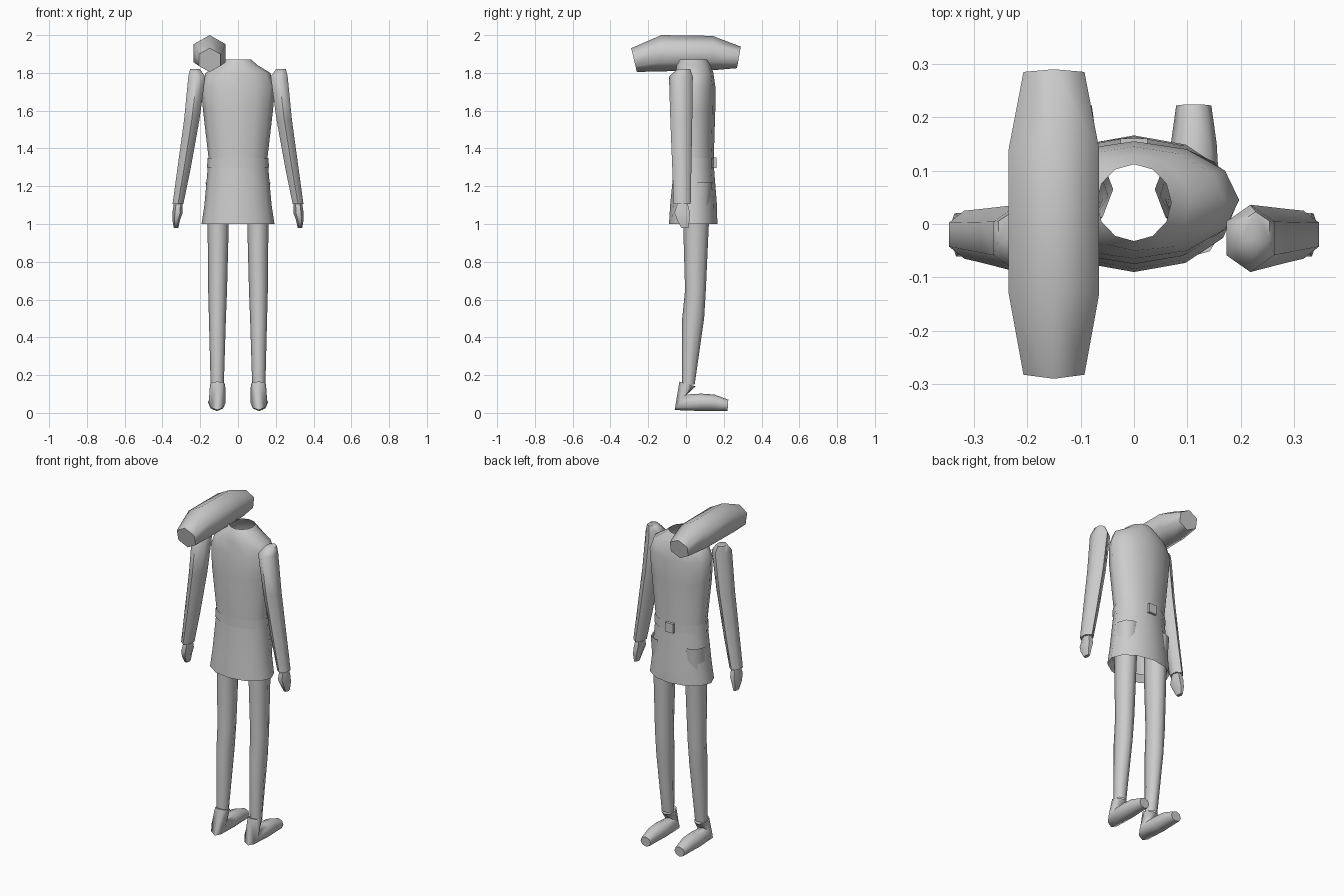
import bpy, bmesh, math
from mathutils import Vector

cube = bpy.data.objects.get("Cube")
if cube:
    bpy.data.objects.remove(cube, do_unlink=True)

COLOUR = (0.6, 0.6, 0.6, 1)
grey = bpy.data.materials.new("plain_grey")
grey.use_nodes = True
grey.diffuse_color = COLOUR
grey.node_tree.nodes["Principled BSDF"].inputs["Base Color"].default_value = COLOUR


def finish(name, bm, smooth_angle=65):
    """Turn a bmesh into a shaded, coloured object."""
    bmesh.ops.recalc_face_normals(bm, faces=bm.faces)
    mesh = bpy.data.meshes.new(name)
    bm.to_mesh(mesh)
    bm.free()
    mesh.materials.append(grey)
    obj = bpy.data.objects.new(name, mesh)
    bpy.context.collection.objects.link(obj)
    bpy.ops.object.select_all(action="DESELECT")
    obj.select_set(True)
    bpy.context.view_layer.objects.active = obj
    bpy.ops.object.shade_smooth_by_angle(angle=math.radians(smooth_angle))
    return obj


def loft(name, rings, sides, side=1, cap_start=True, cap_end=True, turn=0.0):
    """Skin oval rings: centre x, y, z, half width in x, then second axis in y and z."""
    bm = bmesh.new()
    loops = []
    for x, y, z, width, axis_y, axis_z in rings:
        loop = []
        for i in range(sides):
            angle = math.tau * (i + turn) / sides
            c, s = math.cos(angle), math.sin(angle)
            point = Vector((side * (x + width * c), y + axis_y * s, z + axis_z * s))
            loop.append(bm.verts.new(point))
        loops.append(loop)
    for low, high in zip(loops, loops[1:]):
        for i in range(sides):
            j = (i + 1) % sides
            bm.faces.new((low[i], low[j], high[j], high[i]))
    if cap_start:
        bm.faces.new(loops[0])
    if cap_end:
        bm.faces.new(loops[-1])
    return finish(name, bm)


def band(z, width, centre, depth):
    """Level ring on the body's middle line."""
    return (0, centre, z, width, depth, 0)


# Head: long six-sided block lying front to back beside the neck
loft("head", [
    (-.15, -.275, 1.868, .066, -.015, .063),
    (-.15, -.13, 1.904, .098, 0, .096),
    (-.15, .14, 1.905, .098, 0, .091),
    (-.15, .28, 1.882, .066, .01, .057),
], 6, turn=0.5)

# Body: open shell from neck to hem, folded under at the hem
loft("jacket", [
    band(1.87, .07, .04, .072),
    band(1.84, .105, .04, .09),
    band(1.8, .17, .045, .1),
    band(1.73, .197, .045, .11),
    band(1.6, .185, .04, .115),
    band(1.35, .156, .042, .105),
    band(1.3, .16, .042, .106),
    band(1.1, .178, .04, .124),
    band(1, .193, .038, .128),
    band(1.04, .165, .04, .105),
], 12, cap_start=False, cap_end=False)

# Belt and buckle
loft("belt", [
    band(1.3, .164, .042, .109),
    band(1.35, .161, .042, .109),
], 12, cap_start=False, cap_end=False)
bm = bmesh.new()
bmesh.ops.create_cube(bm, size=1)
bmesh.ops.scale(bm, vec=(.05, .025, .055), verts=bm.verts)
bmesh.ops.translate(bm, vec=(0, .148, 1.325), verts=bm.verts)
finish("belt_buckle", bm, 30)

for label, side in (("left", 1), ("right", -1)):
    # Arm: tapered sleeve with a rounded shoulder
    loft(label + "_arm", [
        (.228, -.012, 1.82, .03, .035, 0),
        (.218, -.027, 1.78, .052, .063, 0),
        (.245, -.025, 1.55, .047, .058, 0),
        (.288, -.022, 1.28, .04, .05, 0),
        (.318, -.02, 1.105, .033, .045, 0),
    ], 6, side, turn=0.5)

    # Hand: small mitten hanging from the sleeve
    loft(label + "_hand", [
        (.316, -.018, 1.12, .022, .028, 0),
        (.32, -.02, 1.06, .027, .047, 0),
        (.327, -.014, 1.02, .02, .038, 0),
        (.328, -.006, .98, .012, .022, 0),
    ], 6, side)

    # Leg: hip hidden in the jacket, slight bend at the knee
    loft(label + "_leg", [
        (.105, .065, 1.22, .066, .072, 0),
        (.105, .053, 1, .056, .068, 0),
        (.108, .05, .65, .05, .055, 0),
        (.109, .038, .5, .045, .058, 0),
        (.11, .013, .15, .035, .033, 0),
    ], 8, side, cap_start=False, cap_end=False)

    # Shoe: ankle cuff, slanted heel ring and tapered toe
    loft(label + "_shoe", [
        (.108, .008, .153, .04, .043, -.013),
        (.11, -.03, .056, .045, .03, .041),
        (.112, .08, .056, .047, 0, .046),
        (.112, .15, .054, .043, 0, .043),
        (.112, .222, .04, .033, .002, .03),
    ], 8, side)
